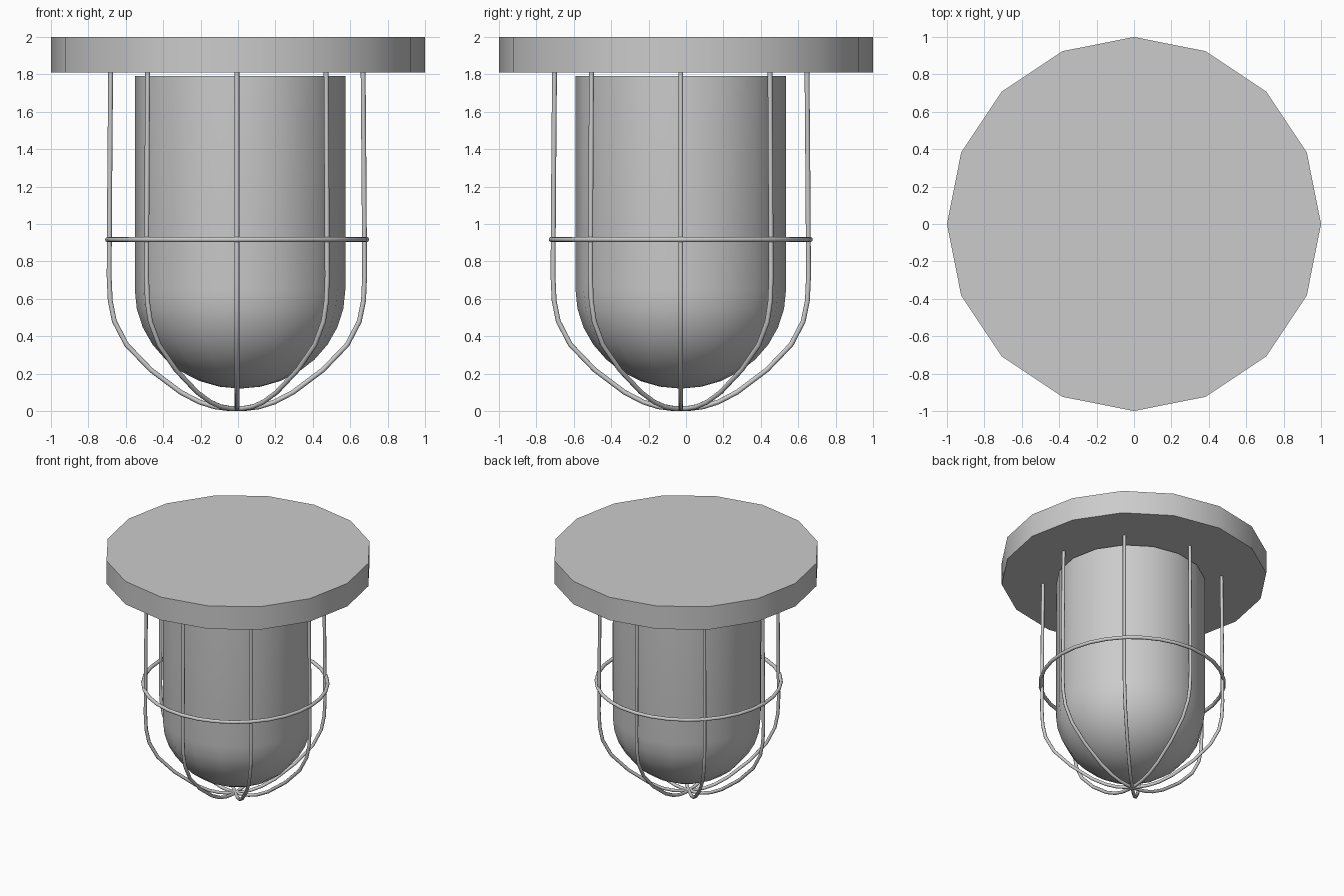
import bpy, bmesh
from math import sin, cos, pi

if "Cube" in bpy.data.objects:
    bpy.data.objects.remove(bpy.data.objects["Cube"])

CX, CY = 0.0, -0.028   # lamp axis sits slightly off the plate centre


def lathe(name, profile, sides, cx, cy):
    """Revolve (radius, z) points, closing the shape at both ends."""
    bm = bmesh.new()
    rings = []
    for r, z in profile:
        if r == 0:
            rings.append([bm.verts.new((cx, cy, z))] * sides)
        else:
            rings.append([bm.verts.new((cx + r * cos(2 * pi * i / sides),
                                        cy + r * sin(2 * pi * i / sides), z))
                          for i in range(sides)])
    for a, b in zip(rings, rings[1:]):
        for i in range(sides):
            j = (i + 1) % sides
            bm.faces.new(list(dict.fromkeys((a[i], a[j], b[j], b[i]))))
    for ring in (rings[0], rings[-1]):
        if ring[0] is not ring[1]:
            bm.faces.new(ring)
    bmesh.ops.recalc_face_normals(bm, faces=bm.faces)
    me = bpy.data.meshes.new(name)
    bm.to_mesh(me)
    bm.free()
    ob = bpy.data.objects.new(name, me)
    bpy.context.collection.objects.link(ob)
    bpy.context.view_layer.objects.active = ob
    ob.select_set(True)
    bpy.ops.object.shade_smooth_by_angle(angle=0.7)
    ob.select_set(False)
    return ob


def wire(name, points, radius, cyclic=False):
    """Round wire along a path."""
    cu = bpy.data.curves.new(name, 'CURVE')
    cu.dimensions = '3D'
    cu.bevel_depth = radius
    cu.bevel_resolution = 2
    cu.use_fill_caps = True
    sp = cu.splines.new('POLY')
    sp.points.add(len(points) - 1)
    for p, co in zip(sp.points, points):
        p.co = (*co, 1)
    sp.use_cyclic_u = cyclic
    sp.use_smooth = True
    ob = bpy.data.objects.new(name, cu)
    bpy.context.collection.objects.link(ob)
    return ob


# Mounting plate
lathe("mounting_plate", [(1, 1.81), (1, 2.0)], 16, 0, 0)

# Glass jar with rounded bottom
dome = [(0.563 * cos(pi / 2 * k / 8), 0.65 - 0.53 * sin(pi / 2 * k / 8)) for k in range(8)]
lathe("glass_jar", [(0.563, 1.79)] + dome + [(0, 0.12)], 16, 0.011, CY)

# Cage wires: four U-shaped hoops, giving eight uprights
half = [(0.675, 1.815), (0.68, 1.2), (0.683, 0.72), (0.677, 0.59), (0.655, 0.48),
        (0.59, 0.355), (0.46, 0.22), (0.3, 0.1), (0.2, 0.048), (0.12, 0.023), (0.05, 0.014)]
path = half + [(0, 0.013)] + [(-r, z) for r, z in reversed(half)]
for n in range(4):
    a = n * pi / 4
    wire(f"cage_hoop_{n + 1}",
         [(CX - 0.006 + r * cos(a), CY + r * sin(a), z) for r, z in path], 0.013)

# Cage ring
wire("cage_ring", [(CX - 0.005 + 0.692 * cos(2 * pi * i / 32),
                    CY + 0.692 * sin(2 * pi * i / 32), 0.917) for i in range(32)],
     0.014, True)
